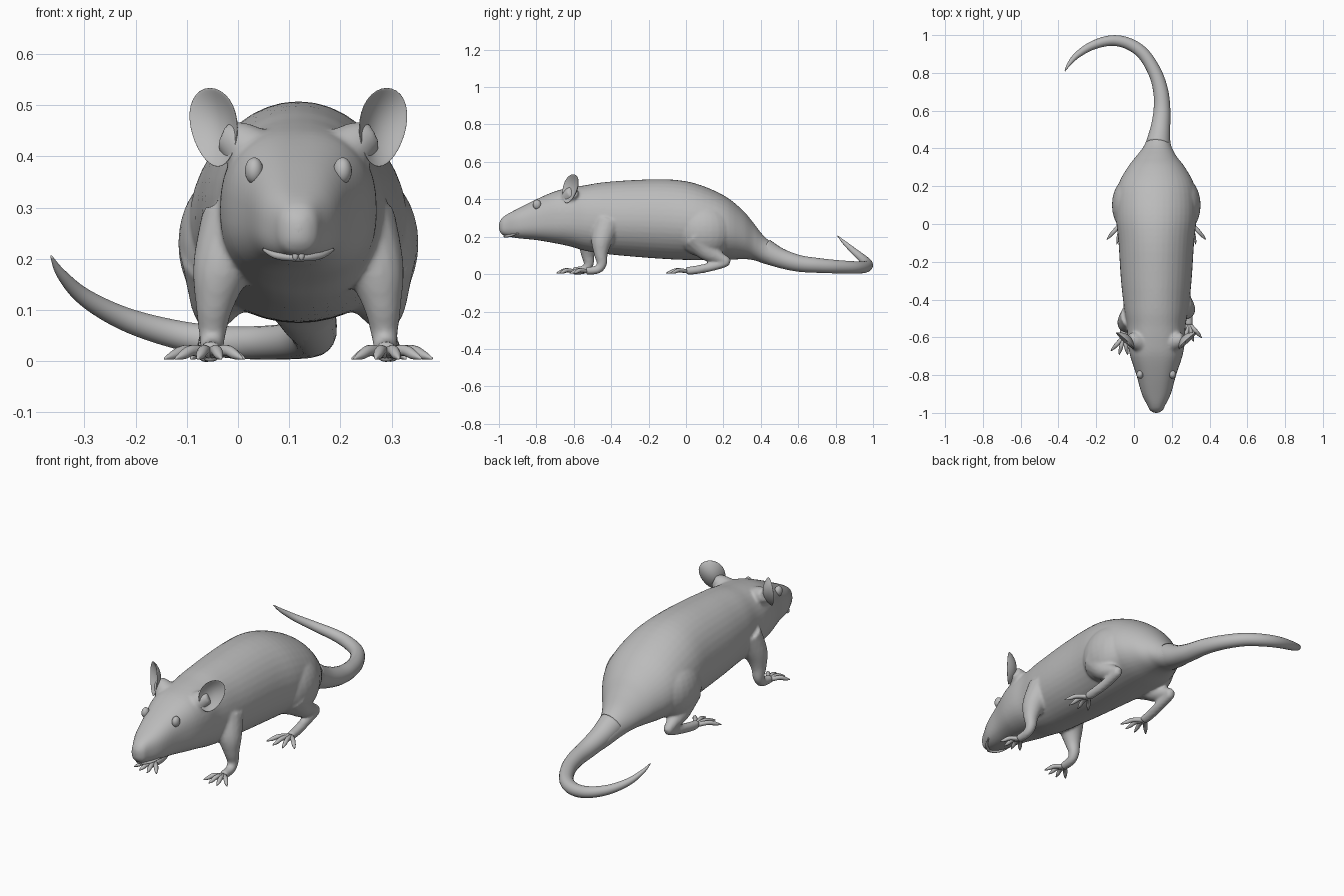
import bpy, bmesh, math
from mathutils import Vector, Quaternion

CX = 0.118  # the body lies beside x = 0 because the tail curls sideways

if bpy.data.objects.get("Cube"):
    bpy.data.objects.remove(bpy.data.objects["Cube"])

grey = bpy.data.materials.new("plain_grey")
grey.use_nodes = True
grey.diffuse_color = (0.5, 0.5, 0.5, 1)
grey.node_tree.nodes["Principled BSDF"].inputs["Base Color"].default_value = (0.5, 0.5, 0.5, 1)


def make_object(name, bm):
    bmesh.ops.recalc_face_normals(bm, faces=bm.faces[:])
    mesh = bpy.data.meshes.new(name)
    bm.to_mesh(mesh)
    bm.free()
    mesh.materials.append(grey)
    mesh.shade_smooth()
    ob = bpy.data.objects.new(name, mesh)
    bpy.context.scene.collection.objects.link(ob)
    return ob


def spline(points, steps):
    """Catmull-Rom interpolation of equally long tuples."""
    p = [points[0]] + list(points) + [points[-1]]
    out = []
    for i in range(1, len(p) - 2):
        for k in range(steps):
            t = k / steps
            out.append([0.5 * (2 * b + (c - a) * t + (2 * a - 5 * b + 4 * c - d) * t * t
                               + (3 * b - a - 3 * c + d) * t ** 3)
                        for a, b, c, d in zip(*p[i - 1:i + 3])])
    return out + [list(points[-1])]


def skin_rings(bm, rings):
    loops = [[bm.verts.new(v) for v in ring] for ring in rings]
    n = len(loops[0])
    for a, b in zip(loops, loops[1:]):
        for i in range(n):
            bm.faces.new((a[i], a[(i + 1) % n], b[(i + 1) % n], b[i]))
    bm.faces.new(loops[0][::-1])
    bm.faces.new(loops[-1])


def tube(bm, points, steps=5, sides=16):
    """Round tapering tube through (x, y, z, radius) points."""
    path = spline(points, steps)
    centres = [Vector(p[:3]) for p in path]
    rings, q, old = [], Quaternion(), Vector((0, 0, 1))
    for i, c in enumerate(centres):
        t = (centres[min(i + 1, len(path) - 1)] - centres[max(i - 1, 0)]).normalized()
        q = old.rotation_difference(t) @ q
        old = t
        rings.append([c + q @ Vector((math.cos(a), math.sin(a), 0)) * max(path[i][3], 0.001)
                      for a in (math.tau * k / sides for k in range(sides))])
    skin_rings(bm, rings)


def ellipsoid(bm, centre, radii):
    verts = bmesh.ops.create_uvsphere(bm, u_segments=24, v_segments=16, radius=1)["verts"]
    for v in verts:
        v.co = Vector(centre) + Vector(a * b for a, b in zip(v.co, radii))


def sided(points, s, dy=0.0):
    """Place points given as distance from the body's middle on side s."""
    return [(CX + s * p[0], p[1] + dy, *p[2:]) for p in points]


# Head and torso sections: y, top, bottom, half width
sections = [
    (-1.0, .275, .235, .012), (-.985, .298, .213, .035), (-.96, .318, .203, .047),
    (-.9, .35, .192, .077), (-.8, .4, .182, .105), (-.7, .443, .165, .138),
    (-.62, .462, .148, .152), (-.54, .475, .125, .155), (-.45, .49, .11, .17),
    (-.3, .502, .095, .187), (-.1, .507, .08, .2), (.05, .485, .075, .214),
    (.2, .422, .075, .203), (.3, .345, .08, .152), (.36, .275, .075, .106),
    (.42, .2, .055, .07), (.5, .14, .033, .053), (.58, .1, .016, .038)]


def body_ring(y, top, bottom, half, sides=40):
    middle = bottom + 0.47 * (top - bottom)
    x0 = CX + max(0, y - 0.36) * 0.13
    power = 0.8 + 0.2 * min(1, max(0, (y + 0.7) / 0.3))  # head is squarer than torso
    ring = []
    for k in range(sides):
        a = math.tau * k / sides
        c, s = (math.copysign(abs(f) ** power, f) for f in (math.cos(a), math.sin(a)))
        ring.append((x0 + half * c, y, middle + s * (top - middle if s > 0 else middle - bottom)))
    return ring


bm = bmesh.new()
skin_rings(bm, [body_ring(*p) for p in spline(sections, 4)])

# Limbs: distance from the middle, y, z, radius
front_leg = [(.115, -.42, .27, .078), (.15, -.45, .18, .058), (.164, -.455, .11, .038),
             (.168, -.45, .055, .027), (.17, -.475, .024, .023), (.172, -.535, .018, .021)]
hind_leg = [(.14, .07, .19, .095), (.16, .12, .12, .055), (.168, .185, .085, .031),
            (.17, .215, .064, .024), (.172, .13, .038, .024), (.178, .05, .022, .023),
            (.18, 0, .018, .021)]
ear_root = [(.07, -.63, .39, .06), (.115, -.615, .425, .045), (.145, -.605, .44, .03)]
for s in (-1, 1):
    tube(bm, sided(front_leg, s, -.07 if s < 0 else 0))
    tube(bm, sided(hind_leg, s))
    tube(bm, sided(ear_root, s))
    ellipsoid(bm, (CX + s * .135, .1, .23), (.1, .15, .14))

# Melt head, torso, haunches and legs into one smooth skin
body = make_object("body", bm)
remesh = body.modifiers.new("merge", "REMESH")
remesh.mode = "VOXEL"
remesh.voxel_size = 0.007
remesh.use_smooth_shade = True
soften = body.modifiers.new("soften", "SMOOTH")
soften.factor = 0.5
soften.iterations = 8

# Tail curling to the right and lifting at the tip
bm = bmesh.new()
tube(bm, [(.128, .42, .125, .065), (.139, .5, .087, .053), (.148, .6, .058, .045),
          (.142, .7, .047, .04), (.112, .8, .04, .036), (.05, .9, .036, .033),
          (-.03, .955, .038, .031), (-.12, .971, .052, .028), (-.22, .945, .082, .023),
          (-.3, .895, .125, .017), (-.345, .845, .17, .01), (-.365, .81, .205, .002)], 6, 20)
make_object("tail", bm)


def toes(name, s, x, y, length):
    """Four spread toes with raised knuckles and pointed claws."""
    bm = bmesh.new()
    for angle in (-38, -12, 14, 42):
        dx, dy = math.sin(math.radians(angle)), -math.cos(math.radians(angle))
        row = [(0, .016, .011), (.45, .021, .011), (.75, .012, .009), (1, .005, .002)]
        tube(bm, sided([(x + dx * (.012 + length * f), y + dy * length * f, z, r)
                        for f, z, r in row], s), 4, 10)
    make_object(name, bm)


def ear(name, s):
    """Thin cupped oval facing forward and outward."""
    bm = bmesh.new()
    verts = bmesh.ops.create_uvsphere(bm, u_segments=32, v_segments=24, radius=1)["verts"]
    out, up, face = Vector((s * .76, .65, 0)), Vector((s * .1, .22, 1)), Vector((s * .65, -.76, 0))
    for v in verts:
        a, b, c = v.co
        cup = c * 0.007 - 0.028 * (1 - a * a - b * b)
        v.co = (Vector((CX + s * .165, -.62, .457)) + out * a * .06 * (1 + .15 * b)
                + up * b * .077 + face * cup)
    make_object(name, bm)


for s, side in ((-1, "right"), (1, "left")):
    toes(side + "_front_toes", s, .172, -.535 - (.07 if s < 0 else 0), .09)
    toes(side + "_hind_toes", s, .18, 0, .11)
    ear(side + "_ear", s)
    bm = bmesh.new()
    ellipsoid(bm, (CX + s * .0865, -.797, .372), (.018, .022, .026))
    make_object(side + "_eye", bm)

# Nose, lip and front teeth
bm = bmesh.new()
ellipsoid(bm, (CX, -.977, .258), (.026, .023, .034))
make_object("nose", bm)

bm = bmesh.new()
tube(bm, [(CX + x, y, z, r) for x, y, z, r in (
    (-.068, -.895, .218, .003), (-.042, -.94, .206, .007), (0, -.965, .203, .008),
    (.042, -.94, .206, .007), (.068, -.895, .218, .003))], 6, 10)
make_object("lower_lip", bm)

bm = bmesh.new()
for s in (-1, 1):
    ellipsoid(bm, (CX + s * .006, -.972, .207), (.006, .005, .01))
make_object("front_teeth", bm)
